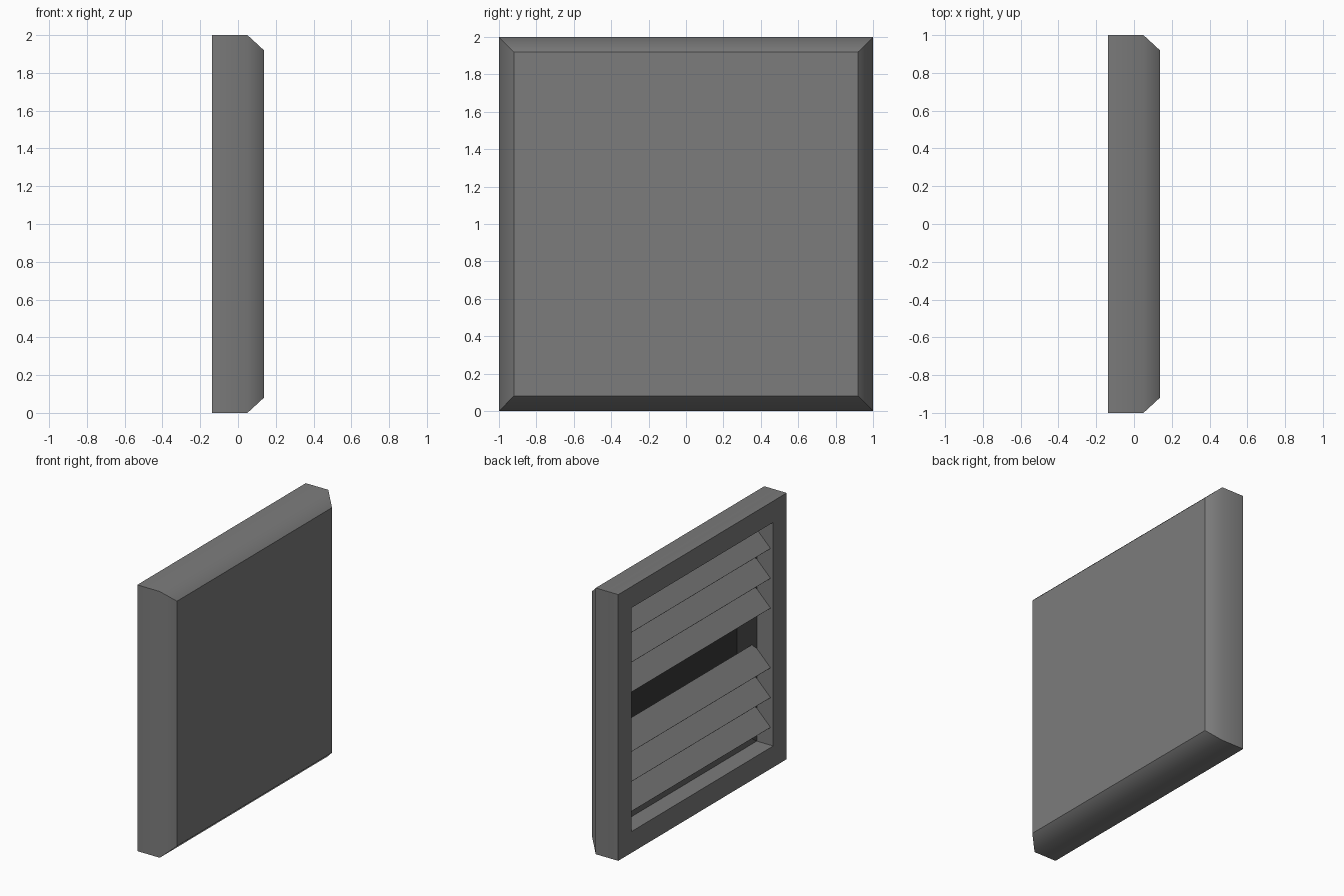
import bpy, bmesh, math

cube = bpy.data.objects.get("Cube")
if cube:
    bpy.data.objects.remove(cube, do_unlink=True)


def make_material(name, value):
    mat = bpy.data.materials.new(name)
    mat.use_nodes = True
    color = (value, value, value, 1)
    mat.diffuse_color = color
    mat.node_tree.nodes["Principled BSDF"].inputs["Base Color"].default_value = color
    return mat


def make_object(name, bm, mats):
    mesh = bpy.data.meshes.new(name)
    bm.to_mesh(mesh)
    bm.free()
    for mat in mats:
        mesh.materials.append(mat)
    obj = bpy.data.objects.new(name, mesh)
    bpy.context.collection.objects.link(obj)
    return obj


grey = make_material("grey_metal", 0.2)
dark = make_material("dark_interior", 0.04)

# Housing: square rings (x, half size) from the closed face, around the rim, into the recess
RINGS = [(0.137, 0.92), (0.05, 1), (-0.137, 1), (-0.137, 0.84), (0, 0.84), (0.11, 0.76)]
CORNERS = [(-1, -1), (1, -1), (1, 1), (-1, 1)]
bm = bmesh.new()
rings = [[bm.verts.new((x, h * sy, 1 + h * sz)) for sy, sz in CORNERS] for x, h in RINGS]
bm.faces.new(rings[0])
for level, (a, b) in enumerate(zip(rings, rings[1:])):
    for i in range(4):
        j = (i + 1) % 4
        face = bm.faces.new((a[i], a[j], b[j], b[i]))
        face.material_index = int(level == 4)
bm.faces.new(rings[-1]).material_index = 1
bmesh.ops.recalc_face_normals(bm, faces=bm.faces)

# Only the chamfer blends softly into the sides
for face in bm.faces:
    face.smooth = True
for edge in bm.edges:
    edge.smooth = all(v in rings[1] for v in edge.verts)
housing = make_object("housing", bm, [grey, dark])
soft = housing.modifiers.new("soft_chamfer", "WEIGHTED_NORMAL")
soft.keep_sharp = True

# Slanted louver slats, with the middle slot left open
for slot in range(7):
    if slot == 3:
        continue
    bm = bmesh.new()
    bmesh.ops.create_cube(bm, size=1)
    bmesh.ops.scale(bm, vec=(0.2, 1.68, 0.01), verts=bm.verts)
    slat = make_object(f"louver_slat_{slot + 1}", bm, [grey])
    slat.rotation_euler.y = -math.radians(45)
    slat.location = (-0.04, 0, 1.705 - 0.224 * slot)
